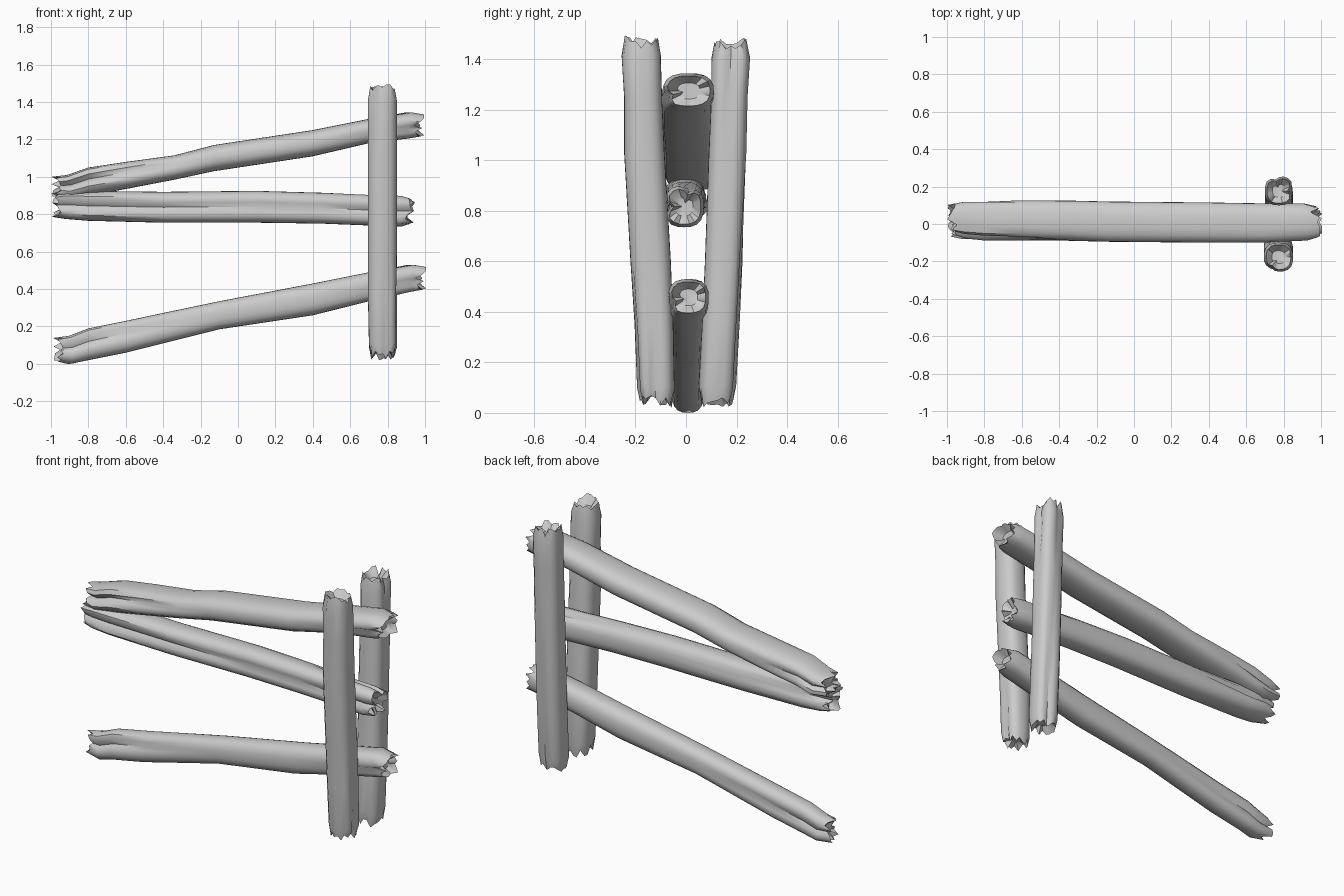
import bpy, bmesh, math, random
from mathutils import Vector

old = bpy.data.objects.get("Cube")
if old:
    bpy.data.objects.remove(old, do_unlink=True)

wood = bpy.data.materials.new("grey_wood")
wood.use_nodes = True
GREY = (0.6, 0.6, 0.6, 1)
wood.diffuse_color = GREY
wood.node_tree.nodes["Principled BSDF"].inputs["Base Color"].default_value = GREY
wood.node_tree.nodes["Principled BSDF"].inputs["Roughness"].default_value = 0.8

SIDES = 20


def rounded(angle):
    """Point on a slightly squared circle."""
    c, s = math.cos(angle), math.sin(angle)
    k = (abs(c) ** 2.7 + abs(s) ** 2.7) ** (-1 / 2.7)
    return c * k, s * k


def log(name, axis, stations, cracks, seed, jag=0.03, hollow=0.05):
    """Loft a log through (t, a_min, a_max, b_min, b_max) stations.
    cracks: (angle in degrees, depth, end 0 or 1, length)."""
    rng = random.Random(seed)
    bm = bmesh.new()
    start, end = stations[0][0], stations[-1][0]

    def place(t, a, b):
        return Vector((t, a, b)) if axis == "x" else Vector((a, b, t))

    def ring(station, scale=1.0, shift=0.0, rough=0.0):
        t, a0, a1, b0, b1 = station
        verts = []
        for i in range(SIDES):
            angle = math.tau * i / SIDES
            c, s = rounded(angle)
            r = scale
            for deg, depth, which, length in cracks:
                near = max(0, 1 - abs(t - (end if which else start)) / length)
                gap = abs((i - deg * SIDES / 360 + SIDES / 2) % SIDES - SIDES / 2)
                r -= depth * min(1, near * 1.6) * max(0, 1 - gap / 1.5)
            a = (a0 + a1) / 2 + (a1 - a0) / 2 * c * r
            b = (b0 + b1) / 2 + (b1 - b0) / 2 * s * r
            verts.append(bm.verts.new(place(t + shift + rng.uniform(-rough, rough), a, b)))
        return verts

    # Broken ends: ragged rim, chamfer and hollow heart
    first, last = stations[0], stations[-1]
    rings = [ring(first, 0.45, hollow * 0.6), ring(first, 0.85, 0, jag)]
    rings += [ring(first, 1, 0.06, jag * 0.6)]
    rings += [ring(st) for st in stations[1:-1]]
    rings += [ring(last, 1, -0.06, jag * 0.6), ring(last, 0.85, 0, jag)]
    rings += [ring(last, 0.45, -hollow * 0.6)]
    for lower, upper in zip(rings, rings[1:]):
        for i in range(SIDES):
            j = (i + 1) % SIDES
            bm.faces.new((lower[i], lower[j], upper[j], upper[i]))
    bm.faces.new(rings[0])
    bm.faces.new(rings[-1])
    bmesh.ops.recalc_face_normals(bm, faces=bm.faces)
    mesh = bpy.data.meshes.new(name)
    bm.to_mesh(mesh)
    bm.free()
    mesh.materials.append(wood)
    obj = bpy.data.objects.new(name, mesh)
    bpy.context.collection.objects.link(obj)
    bpy.ops.object.select_all(action="DESELECT")
    obj.select_set(True)
    bpy.context.view_layer.objects.active = obj
    bpy.ops.object.shade_smooth_by_angle(angle=math.radians(45))


# Rails run along x: (x, y_min, y_max, z_min, z_max)
log("top_rail", "x", [
    (-0.97, -0.08, 0.13, 0.88, 1.01), (-0.80, -0.09, 0.13, 0.90, 1.05),
    (-0.60, -0.09, 0.13, 0.935, 1.08), (-0.34, -0.09, 0.125, 0.985, 1.115),
    (-0.13, -0.095, 0.12, 1.03, 1.17), (0.40, -0.10, 0.115, 1.11, 1.25),
    (0.70, -0.10, 0.11, 1.18, 1.31), (0.97, -0.09, 0.11, 1.205, 1.345),
], [(162, 0.45, 0, 0.6), (0, 0.3, 0, 0.4), (200, 0.25, 1, 0.2)], 3)

log("middle_rail", "x", [
    (-0.97, -0.09, 0.09, 0.775, 0.925), (-0.80, -0.09, 0.09, 0.765, 0.925),
    (-0.40, -0.085, 0.08, 0.755, 0.92), (0.10, -0.08, 0.075, 0.755, 0.925),
    (0.45, -0.08, 0.07, 0.75, 0.915), (0.70, -0.08, 0.07, 0.74, 0.905),
    (0.92, -0.085, 0.07, 0.735, 0.90),
], [(180, 0.35, 0, 1.7), (18, 0.35, 0, 0.5), (180, 0.35, 1, 0.6),
    (72, 0.3, 1, 0.4)], 8)

log("bottom_rail", "x", [
    (-0.96, -0.055, 0.07, 0.0, 0.15), (-0.80, -0.055, 0.075, 0.02, 0.19),
    (-0.60, -0.06, 0.075, 0.06, 0.23), (-0.34, -0.06, 0.075, 0.125, 0.285),
    (-0.10, -0.06, 0.075, 0.185, 0.335), (0.40, -0.065, 0.08, 0.26, 0.43),
    (0.70, -0.07, 0.085, 0.335, 0.49), (0.98, -0.07, 0.09, 0.385, 0.53),
], [(162, 0.45, 0, 0.6), (0, 0.35, 0, 0.8), (200, 0.25, 1, 0.2)], 3)

# Posts run along z: (z, x_min, x_max, y_min, y_max)
log("front_post", "z", [
    (0.045, 0.70, 0.85, -0.195, -0.045), (0.35, 0.695, 0.85, -0.205, -0.05),
    (0.60, 0.695, 0.85, -0.22, -0.06), (1.03, 0.695, 0.85, -0.245, -0.085),
    (1.25, 0.695, 0.85, -0.245, -0.095), (1.47, 0.695, 0.85, -0.255, -0.10),
], [(0, 0.25, 0, 0.5), (288, 0.2, 0, 0.5), (234, 0.2, 1, 0.4)], 5, 0.025)

log("back_post", "z", [
    (0.045, 0.70, 0.85, 0.05, 0.20), (0.38, 0.70, 0.85, 0.065, 0.215),
    (0.60, 0.70, 0.85, 0.075, 0.225), (1.03, 0.70, 0.85, 0.09, 0.24),
    (1.25, 0.70, 0.85, 0.10, 0.245), (1.46, 0.70, 0.85, 0.10, 0.255),
], [(0, 0.25, 1, 0.5), (72, 0.25, 0, 0.9), (108, 0.2, 1, 0.6)], 9, 0.025)
